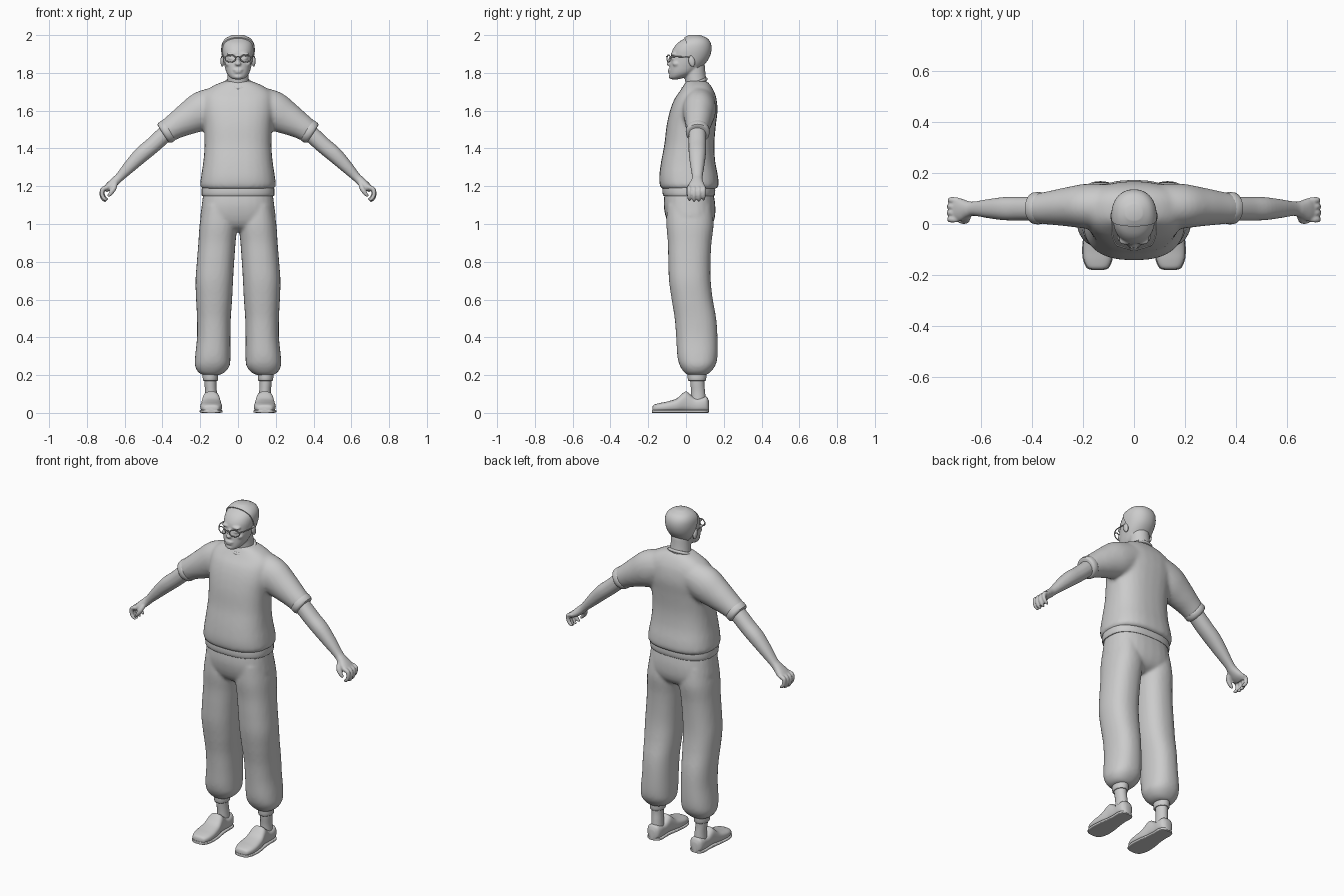
import bpy, bmesh, math
from mathutils import Vector, Matrix

mat = bpy.data.materials.new("plain grey")
mat.diffuse_color = (0.6, 0.6, 0.6, 1)


def spline(secs, steps):
    """Smooth interpolation through the section tuples."""
    out = []
    for i in range(len(secs) - 1):
        p = [secs[max(i - 1, 0)], secs[i], secs[i + 1], secs[min(i + 2, len(secs) - 1)]]
        for k in range(steps):
            t = k / steps
            out.append([0.5 * (2 * b + (c - a) * t + (2 * a - 5 * b + 4 * c - d) * t * t
                               + (3 * b - a - 3 * c + d) * t ** 3) for a, b, c, d in zip(*p)])
    return out + [list(secs[-1])]


def loft(bm, secs, axis=None, sides=28, power=2.0, steps=4):
    """Sections are (x, y, z, half width, half depth)."""
    secs = spline(secs, steps)
    rings = []
    for i, (x, y, z, a, b) in enumerate(secs):
        if axis == "Z":
            u, v = Vector((1, 0, 0)), Vector((0, 1, 0))
        elif axis == "Y":
            u, v = Vector((1, 0, 0)), Vector((0, 0, 1))
        else:
            t = Vector(secs[min(i + 1, len(secs) - 1)][:3]) - Vector(secs[max(i - 1, 0)][:3])
            ref = Vector((0, 1, 0)) if abs(t.normalized().y) < 0.8 else Vector((1, 0, 0))
            v = t.cross(ref).normalized()
            u = v.cross(t).normalized()
        ring = []
        for k in range(sides):
            w = 2 * math.pi * k / sides
            c, s = math.cos(w), math.sin(w)
            c = math.copysign(abs(c) ** (2 / power), c)
            s = math.copysign(abs(s) ** (2 / power), s)
            ring.append(bm.verts.new(Vector((x, y, z)) + u * a * c + v * b * s))
        rings.append(ring)
    for r, q in zip(rings, rings[1:]):
        for k in range(sides):
            n = (k + 1) % sides
            bm.faces.new((r[k], r[n], q[n], q[k]))
    bm.faces.new(rings[0])
    bm.faces.new(rings[-1])


def finish(name, bm, fuse=0, smooth=6, angle=50):
    bmesh.ops.recalc_face_normals(bm, faces=bm.faces)
    me = bpy.data.meshes.new(name)
    bm.to_mesh(me)
    bm.free()
    me.materials.append(mat)
    ob = bpy.data.objects.new(name, me)
    bpy.context.collection.objects.link(ob)
    me.shade_smooth()
    if fuse:
        m = ob.modifiers.new("fuse", "REMESH")
        m.mode, m.voxel_size, m.use_smooth_shade = "VOXEL", fuse, True
        m = ob.modifiers.new("soften", "SMOOTH")
        m.factor, m.iterations = 0.5, smooth
    else:
        me.set_sharp_from_angle(angle=math.radians(angle))
    return ob


def front_back(rows):
    """(z, half width, front y, back y) rows to sections."""
    return [(0, (f + b) / 2, z, w, (b - f) / 2) for z, w, f, b in rows]


def flip(secs, s):
    return [(p[0] * s,) + tuple(p[1:]) for p in secs]


def ball(bm, loc, size, tilt=0):
    m = Matrix.Translation(loc) @ Matrix.Rotation(tilt, 4, "X") @ Matrix.Diagonal((*size, 1))
    bmesh.ops.create_uvsphere(bm, u_segments=16, v_segments=10, radius=1, matrix=m)


def hoop(name, loc, rx, ry, r, rot):
    bm = bmesh.new()
    m = Matrix.Translation(loc) @ rot
    n, k = 32, 8
    rings = [[bm.verts.new(m @ Vector(((rx + r * math.cos(b)) * math.cos(a),
                                       (ry + r * math.cos(b)) * math.sin(a), r * math.sin(b))))
              for b in [j * 2 * math.pi / k for j in range(k)]]
             for a in [i * 2 * math.pi / n for i in range(n)]]
    for i in range(n):
        for j in range(k):
            p, q = rings[i], rings[(i + 1) % n]
            bm.faces.new((p[j], q[j], q[(j + 1) % k], p[(j + 1) % k]))
    return finish(name, bm, angle=80)


# shirt: torso fused with both sleeves
bm = bmesh.new()
loft(bm, front_back([(1.185, .185, -.125, .155), (1.2, .2, -.138, .172), (1.25, .196, -.142, .17),
                     (1.33, .184, -.132, .155), (1.42, .177, -.115, .15), (1.52, .18, -.103, .158),
                     (1.6, .19, -.085, .167), (1.66, .188, -.062, .162), (1.7, .175, -.035, .15),
                     (1.735, .125, -.012, .13), (1.757, .07, 0, .11)]), "Z", power=2.5)
sleeve = [(.08, .07, 1.645, .085, .09), (.18, .07, 1.602, .088, .105), (.26, .067, 1.56, .077, .088),
          (.33, .063, 1.52, .066, .07), (.385, .06, 1.484, .058, .06)]
for s in (1, -1):
    loft(bm, flip(sleeve, s))
finish("shirt", bm, .011, 6)

# hem band under the shirt
bm = bmesh.new()
loft(bm, front_back([(1.15, .188, -.118, .148), (1.152, .192, -.122, .152),
                     (1.18, .193, -.125, .155), (1.21, .188, -.12, .15)]), "Z", 40, 2.5, 2)
finish("hem_band", bm)

# collar
hoop("collar", (0, .045, 1.742), .068, .066, .009, Matrix.Rotation(math.radians(22), 4, "X"))

# trousers: hips fused with both legs
bm = bmesh.new()
loft(bm, front_back([(1.175, .182, -.112, .143), (1.1, .192, -.118, .155), (1.03, .198, -.105, .152),
                     (.985, .17, -.08, .13), (.96, .1, -.04, .09)]), "Z", power=2.5)
leg = [(1.1, .03, .185, -.1, .135), (1.0, .006, .203, -.104, .146), (.9, .013, .21, -.096, .135),
       (.8, .02, .218, -.094, .13), (.7, .026, .225, -.09, .131), (.6, .031, .222, -.076, .142),
       (.5, .038, .217, -.06, .16), (.4, .04, .217, -.052, .167), (.3, .04, .227, -.046, .167),
       (.25, .044, .228, -.033, .155), (.215, .07, .21, -.01, .128), (.2, .1, .185, .01, .105)]
leg = [((a + b) / 2, (f + k) / 2, z, (b - a) / 2, (k - f) / 2) for z, a, b, f, k in leg]
for s in (1, -1):
    loft(bm, flip(leg, s), "Z", power=2.3)
finish("trousers", bm, .009, 5)

# head, with brow, nose, lips and neck
head = front_back([(1.766, .02, -.078, -.04), (1.775, .04, -.086, -.01), (1.8, .06, -.088, .045),
                   (1.84, .072, -.086, .088), (1.88, .079, -.08, .118), (1.92, .083, -.072, .13),
                   (1.955, .078, -.048, .126), (1.98, .059, -.012, .107), (1.996, .026, .02, .07)])
bm = bmesh.new()
loft(bm, head, "Z", 36, 2.2)
loft(bm, [(0, .065, 1.69, .07, .065), (0, .055, 1.74, .06, .058), (0, .048, 1.79, .056, .056),
          (0, .045, 1.84, .055, .055)], "Z")
ball(bm, (0, -.087, 1.848), (.017, .017, .011))
ball(bm, (0, -.081, 1.865), (.009, .016, .027), -.3)
ball(bm, (0, -.085, 1.815), (.026, .012, .008))
ball(bm, (0, -.084, 1.804), (.022, .012, .007))
ball(bm, (0, -.079, 1.78), (.024, .013, .012))
for s in (1, -1):
    ball(bm, (s * .032, -.065, 1.9), (.028, .017, .009))
    ball(bm, (s * .034, -.066, 1.876), (.017, .013, .009))
    ball(bm, (s * .046, -.05, 1.848), (.022, .022, .016))
finish("head", bm, .0055, 3)

# hair shell, cut along the hairline and nape
bm = bmesh.new()
loft(bm, [(x, y, 1.88 + (z - 1.88) * 1.035, a + .006, b + .005) for x, y, z, a, b in head], "Z", 36, 2.2)
for co, no in (((0, .0, 1.965), (0, 1, .42)), ((0, .06, 1.825), (0, .35, 1))):
    bmesh.ops.bisect_plane(bm, geom=bm.verts[:] + bm.edges[:] + bm.faces[:], plane_co=co,
                           plane_no=no, clear_inner=True)
    bmesh.ops.holes_fill(bm, edges=[e for e in bm.edges if e.is_boundary])
finish("hair", bm, angle=45)

# glasses bridge
bm = bmesh.new()
loft(bm, [(-.012, -.1, 1.884, .003, .003), (0, -.103, 1.887, .003, .003), (.012, -.1, 1.884, .003, .003)], sides=8)
finish("glasses_bridge", bm)

for s, side in ((1, "left"), (-1, "right")):
    # ear
    bm = bmesh.new()
    ball(bm, (s * .083, .03, 1.862), (.01, .017, .03), .25)
    finish("ear_" + side, bm)

    # glasses rim and temple
    turn = Matrix.Rotation(s * .3, 4, "Z") @ Matrix.Rotation(math.pi / 2, 4, "X")
    hoop("glasses_rim_" + side, (s * .04, -.092, 1.876), .029, .019, .003, turn)
    bm = bmesh.new()
    loft(bm, flip([(.068, -.083, 1.884, .003, .003), (.084, -.045, 1.886, .003, .003),
                   (.088, .03, 1.882, .003, .003)], s), sides=8)
    finish("glasses_temple_" + side, bm)

    # rolled sleeve edge
    bm = bmesh.new()
    loft(bm, flip([(.362, .062, 1.5, .058, .058), (.37, .062, 1.495, .063, .063),
                   (.388, .062, 1.48, .062, .062), (.395, .062, 1.475, .052, .052)], s), steps=2)
    finish("sleeve_cuff_" + side, bm)

    # arm with palm, fingers and thumb
    bm = bmesh.new()
    loft(bm, flip([(.35, .06, 1.51, .045, .045), (.41, .06, 1.455, .046, .044),
                   (.455, .06, 1.414, .046, .043), (.51, .06, 1.368, .045, .042),
                   (.57, .06, 1.308, .037, .034), (.625, .06, 1.25, .028, .024),
                   (.65, .058, 1.226, .032, .024), (.68, .056, 1.2, .045, .022),
                   (.705, .056, 1.182, .043, .016)], s), power=2.2)
    for i in range(4):
        y, d = .018 + .025 * i, (.004, 0, .002, .008)[i]
        loft(bm, flip([(.69, y, 1.195, .012, .012), (.716, y, 1.184, .0125, .012),
                       (.723 - d, y, 1.155, .011, .011), (.712 - d, y, 1.13 + d, .01, .01),
                       (.697 - d, y, 1.12 + d, .006, .006)], s), sides=12)
    loft(bm, flip([(.65, .035, 1.215, .014, .014), (.657, .016, 1.19, .014, .014),
                   (.672, .012, 1.165, .012, .012), (.688, .014, 1.146, .007, .007)], s), sides=12)
    finish("arm_" + side, bm, .005, 3)

    # ankle and trouser cuff
    bm = bmesh.new()
    loft(bm, flip([(.142, .066, .06, .034, .04), (.143, .064, .11, .031, .037),
                   (.146, .06, .16, .032, .037), (.146, .06, .23, .036, .042)], s), "Z")
    finish("ankle_" + side, bm)
    bm = bmesh.new()
    loft(bm, flip([(.146, .058, .17, .036, .044), (.146, .058, .174, .04, .048),
                   (.146, .058, .2, .041, .05), (.146, .058, .225, .041, .05)], s), "Z", steps=2)
    finish("trouser_cuff_" + side, bm)

    # shoe: rows of (y, x, half width, top height)
    rows = [(-.178, .142, .02, .03), (-.17, .142, .04, .043), (-.14, .142, .054, .052),
            (-.1, .142, .058, .06), (-.05, .142, .054, .076), (-.015, .142, .048, .106),
            (.005, .142, .045, .112), (.045, .142, .042, .082), (.085, .142, .043, .084),
            (.11, .142, .036, .085), (.122, .142, .018, .06)]
    bm = bmesh.new()
    loft(bm, flip([(x, y, h / 2 + .002, w, h / 2 - .002) for y, x, w, h in rows], s), "Y", power=2.7)
    finish("shoe_" + side, bm)
    # sole plate
    bm = bmesh.new()
    loft(bm, flip([(x, y - .002, .008, w + .003, .008) for y, x, w, h in rows], s), "Y", power=5)
    finish("sole_" + side, bm)
